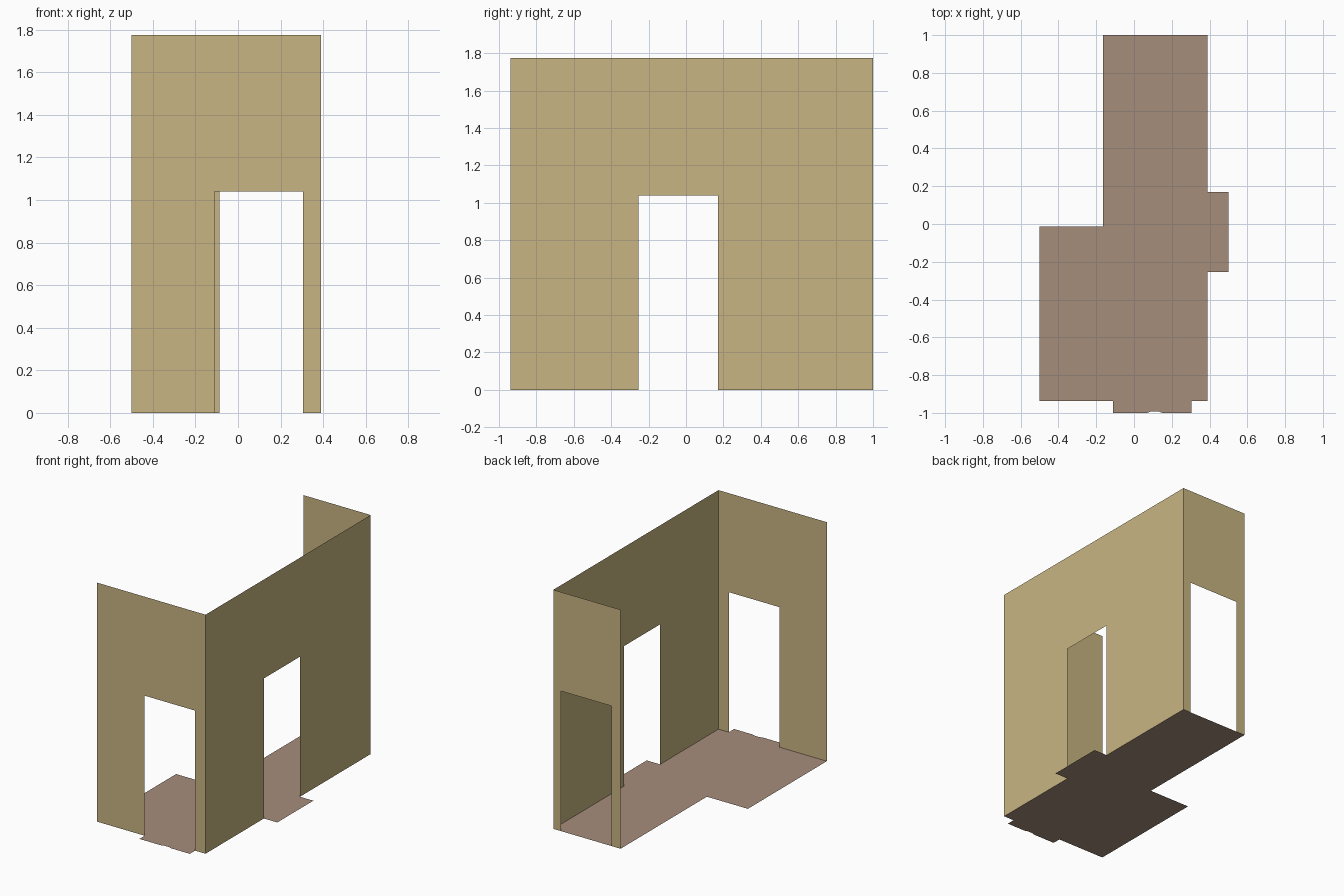
import bpy
from mathutils import Vector

if "Cube" in bpy.data.objects:
    bpy.data.objects.remove(bpy.data.objects["Cube"])

HEIGHT, DOOR_H = 1.775, 1.04
LEFT, RIGHT, FRONT, BACK = -0.5, 0.39, -0.938, 1.0


def material(name, rgb):
    m = bpy.data.materials.new(name)
    m.diffuse_color = (*rgb, 1)
    m.use_nodes = True
    m.node_tree.nodes["Principled BSDF"].inputs["Base Color"].default_value = m.diffuse_color
    return m


def sheet(name, points, mat):
    """One flat polygon from an outline."""
    me = bpy.data.meshes.new(name)
    me.from_pydata(points, [], [range(len(points))])
    me.materials.append(mat)
    ob = bpy.data.objects.new(name, me)
    bpy.context.collection.objects.link(ob)
    return ob


def wall(name, start, end, door_from, door_to):
    """Thin wall from start to end on plan, with a doorway measured from start."""
    a, b = Vector(start), Vector(end)
    d = (b - a).normalized()
    length = (b - a).length
    profile = [(0, 0), (door_from, 0), (door_from, DOOR_H), (door_to, DOOR_H),
               (door_to, 0), (length, 0), (length, HEIGHT), (0, HEIGHT)]
    return sheet(name, [(*(a + d * s), z) for s, z in profile], plaster)


plaster = material("tan plaster", (0.578, 0.462, 0.223))
boards = material("brown floor", (0.381, 0.270, 0.198))

# Walls, each with a doorway, facing into the room
wall("front_wall", (RIGHT, FRONT), (LEFT, FRONT), 0.085, 0.50)
wall("right_wall", (RIGHT, BACK), (RIGHT, FRONT), 0.83, 1.253)
wall("back_wall", (-0.163, BACK), (RIGHT, BACK), 0.075, 0.49)

# L-shaped floor with a sill running out through the front and right doorways
floor = [(LEFT, FRONT), (-0.11, FRONT), (-0.11, -1), (0.07, -1), (0.09, -0.992),
         (0.13, -0.992), (0.15, -1), (0.305, -1), (0.305, FRONT), (RIGHT, FRONT),
         (RIGHT, -0.253), (0.5, -0.253), (0.5, 0.17), (RIGHT, 0.17),
         (RIGHT, BACK), (-0.163, BACK), (-0.163, -0.012), (LEFT, -0.012)]
sheet("floor", [(x, y, 0) for x, y in floor], boards)
